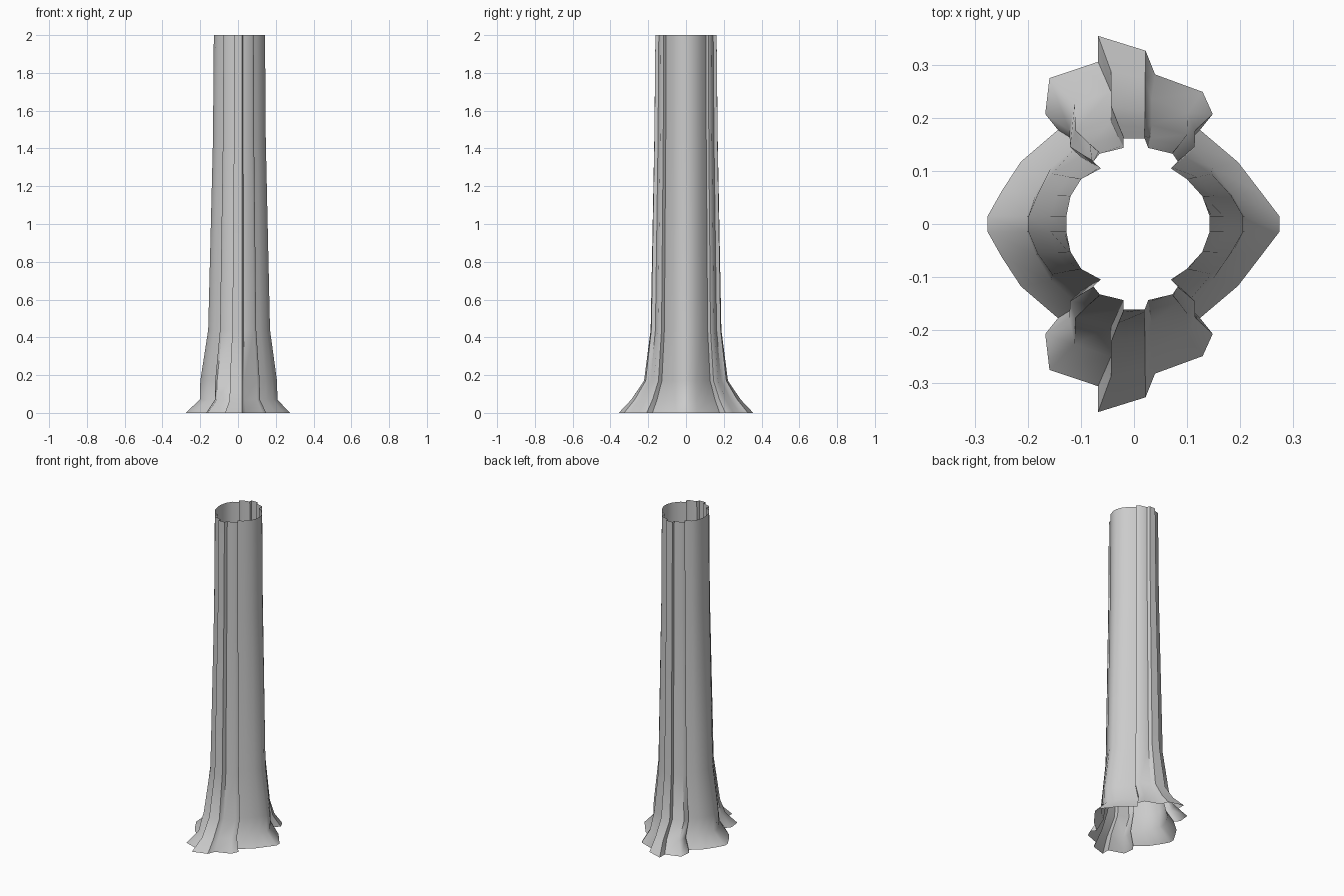
import bpy
import math

cube = bpy.data.objects.get("Cube")
if cube:
    bpy.data.objects.remove(cube, do_unlink=True)

# Half outlines of the trunk, from the left side round the back to the right
ROOTS = [(.275, .015), (.243, .057), (.197, .117), (.125, .178),
         (.149, .208), (.13, .25), (.04, .283), (.022, .328),
         (-.068, .356), (-.068, .307), (-.16, .276), (-.168, .208),
         (-.144, .178), (-.214, .118), (-.25, .063), (-.277, .015)]
CROWN = [(.143, .015), (.129, .053), (.1, .085), (.07, .105),
         (.083, .118), (.073, .133), (.027, .144), (.02, .162),
         (-.02, .162), (-.02, .144), (-.065, .133), (-.077, .118),
         (-.063, .105), (-.1, .085), (-.12, .053), (-.128, .015)]

# Height, then how much of the root flare remains across x and y
LEVELS = [(0, 1, 1), (.07, .5, .66), (.17, .48, .31),
          (.44, .2, .13), (1.45, .03, .03), (2, 0, 0)]


def closed_outline(half):
    """Mirror a half outline front to back."""
    return half + [(x, -y) for x, y in reversed(half)]


def mix(a, b, t):
    return a + (b - a) * t


roots, crown = closed_outline(ROOTS), closed_outline(CROWN)
count = len(roots)

# Loft the open bark shell through all levels
verts = [(mix(c[0], r[0], fx), mix(c[1], r[1], fy), z)
         for z, fx, fy in LEVELS for r, c in zip(roots, crown)]
faces = []
for ring in range(len(LEVELS) - 1):
    low, high = ring * count, (ring + 1) * count
    for i in range(count):
        j = (i + 1) % count
        faces.append((low + i, low + j, high + j, high + i))

mesh = bpy.data.meshes.new("trunk")
mesh.from_pydata(verts, [], faces)
mesh.update()
trunk = bpy.data.objects.new("trunk", mesh)
bpy.context.collection.objects.link(trunk)

# Plain grey bark
bark = bpy.data.materials.new("light grey bark")
bark.use_nodes = True
colour = (.6, .6, .6, 1)
bark.diffuse_color = colour
bark.node_tree.nodes["Principled BSDF"].inputs["Base Color"].default_value = colour
mesh.materials.append(bark)

# Smooth bark with crisp folds
bpy.ops.object.select_all(action='DESELECT')
trunk.select_set(True)
bpy.context.view_layer.objects.active = trunk
bpy.ops.object.shade_smooth_by_angle(angle=math.radians(50))
